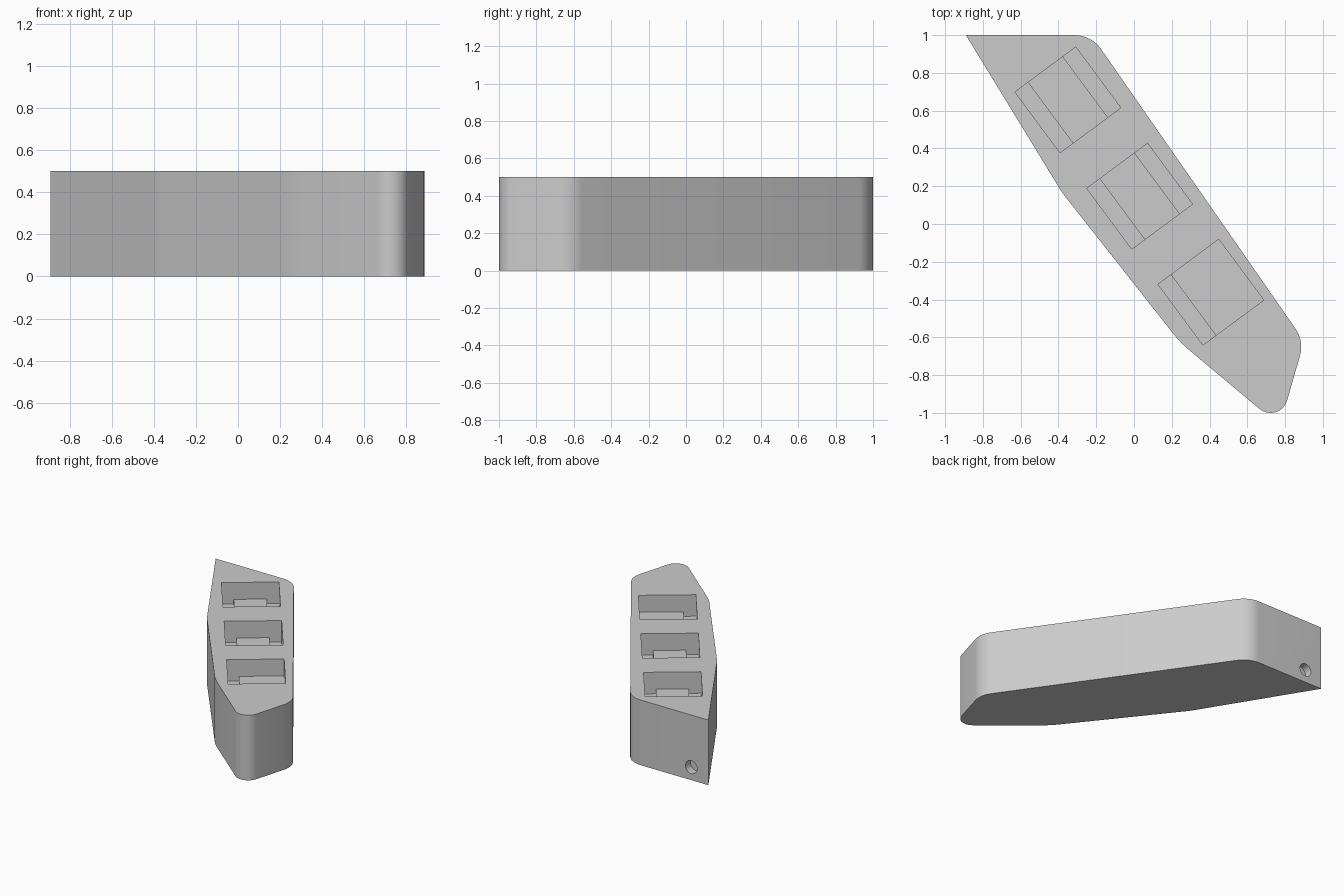
import bpy, bmesh, math
from mathutils import Vector, Matrix

if "Cube" in bpy.data.objects:
    bpy.data.objects.remove(bpy.data.objects["Cube"])

grey = bpy.data.materials.new("plain grey")
grey.use_nodes = True
grey.diffuse_color = (0.6, 0.6, 0.6, 1)
grey.node_tree.nodes["Principled BSDF"].inputs["Base Color"].default_value = (0.6, 0.6, 0.6, 1)

HEIGHT = 0.5


def prism(name, profile, depth, matrix=Matrix()):
    """Extrude a flat profile along its local z, then place it."""
    bm = bmesh.new()
    face = bm.faces.new([bm.verts.new((x, y, 0)) for x, y in profile])
    side = bmesh.ops.extrude_face_region(bm, geom=[face])
    moved = [v for v in side["geom"] if isinstance(v, bmesh.types.BMVert)]
    bmesh.ops.translate(bm, verts=moved, vec=(0, 0, depth))
    bmesh.ops.transform(bm, matrix=matrix, verts=bm.verts)
    bmesh.ops.recalc_face_normals(bm, faces=bm.faces)
    mesh = bpy.data.meshes.new(name)
    bm.to_mesh(mesh)
    bm.free()
    mesh.materials.append(grey)
    obj = bpy.data.objects.new(name, mesh)
    bpy.context.collection.objects.link(obj)
    return obj


def rounded(corners, steps=8):
    """Outline with an arc at each corner, sized by its tangent length."""
    points = []
    for i, (x, y, t) in enumerate(corners):
        c = Vector((x, y))
        if not t:
            points.append(c)
            continue
        a = (Vector(corners[i - 1][:2]) - c).normalized()
        b = (Vector(corners[(i + 1) % len(corners)][:2]) - c).normalized()
        half = a.angle(b) / 2
        centre = c + (a + b).normalized() * t / math.cos(half)
        start = c + a * t - centre
        sweep = start.angle_signed(c + b * t - centre)
        for k in range(steps + 1):
            turn = Matrix.Rotation(-sweep * k / steps, 2)
            points.append(centre + turn @ start)
    return points


def cut(target, cutter):
    mod = target.modifiers.new("cut", "BOOLEAN")
    mod.operation = "DIFFERENCE"
    mod.solver = "EXACT"
    mod.object = cutter
    bpy.context.view_layer.objects.active = target
    bpy.ops.object.modifier_apply(modifier=mod.name)
    bpy.data.objects.remove(cutter)


# Slanted body: x, y and rounding of each corner
body = prism("body", rounded([
    (-0.89, 1.0, 0), (-0.38, 0.165, 0.03), (0.245, -0.628, 0.06),
    (0.772, -1.069, 0.14), (0.901, -0.62, 0.08), (-0.226, 1.0, 0.09),
]), HEIGHT)

# Three square pockets with a raised floor between deeper grooves
S, GROOVE, FLOOR, DEEP, ABOVE = 0.2, 0.085, -0.13, -0.165, 0.1
left_part = [(-S, ABOVE), (-S, DEEP), (GROOVE - S, DEEP), (GROOVE - S, FLOOR)]
two_grooves = left_part + [(-x, z) for x, z in reversed(left_part)]
one_groove = left_part + [(S, FLOOR), (S, ABOVE)]
pockets = [(-0.35, 0.657, two_grooves), (0.03, 0.147, two_grooves), (0.407, -0.361, one_groove)]
for x, y, profile in pockets:
    place = (Matrix.Translation((x, y, HEIGHT)) @ Matrix.Rotation(math.radians(36.5), 4, "Z")
             @ Matrix.Rotation(math.pi / 2, 4, "X") @ Matrix.Translation((0, 0, -S)))
    cut(body, prism("pocket_cutter", profile, 2 * S, place))

# Round blind hole in the back face
circle = [(0.05 * math.cos(a), 0.05 * math.sin(a))
          for a in (math.tau * k / 32 for k in range(32))]
place = Matrix.Translation((-0.745, 1.1, 0.1)) @ Matrix.Rotation(math.pi / 2, 4, "X")
cut(body, prism("hole_cutter", circle, 0.16, place))

# Smooth the rounded corners, keep the edges crisp
bpy.ops.object.select_all(action="DESELECT")
body.select_set(True)
bpy.context.view_layer.objects.active = body
bpy.ops.object.shade_smooth_by_angle(angle=math.radians(25))
